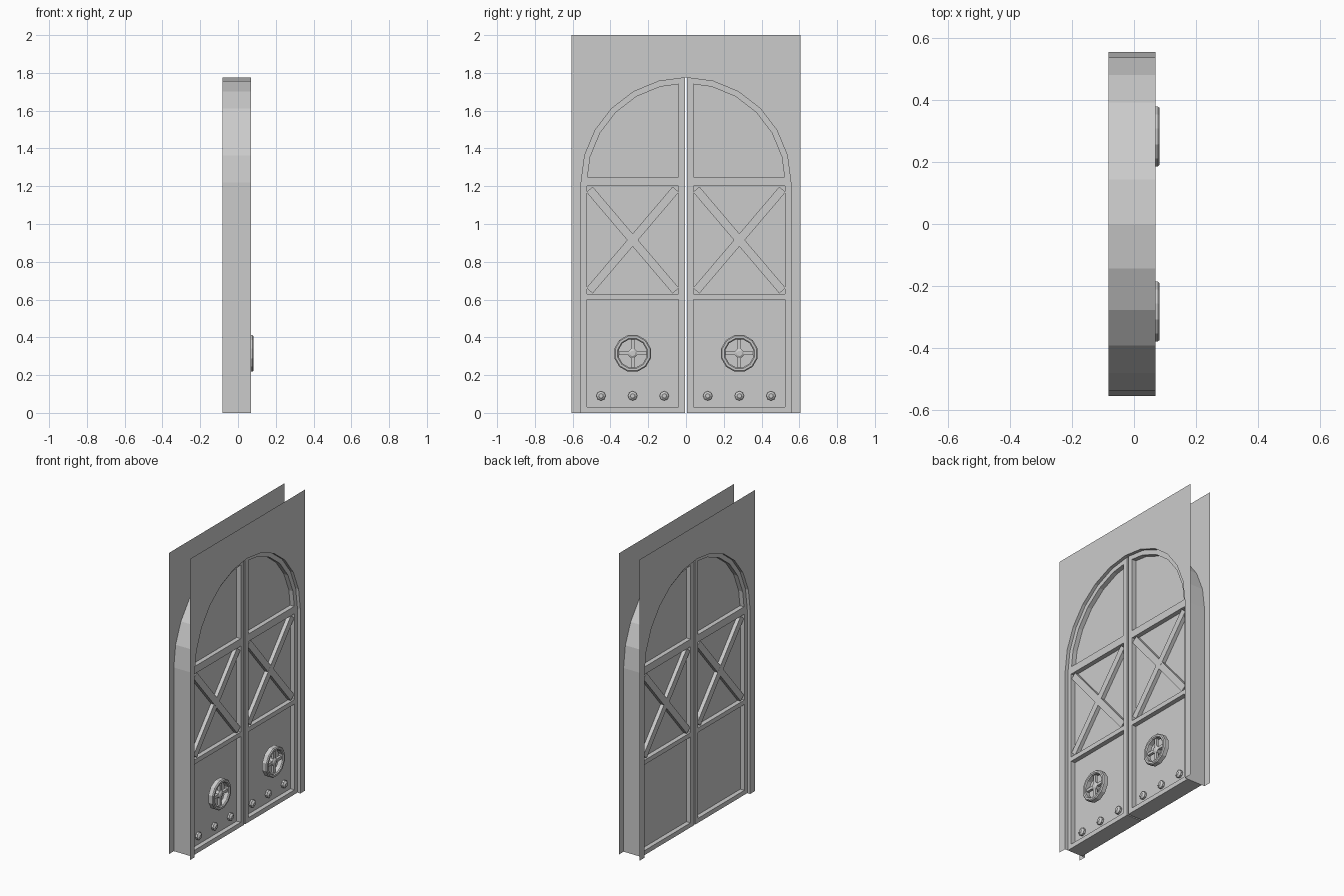
import bpy, bmesh, math
from mathutils import Matrix

if "Cube" in bpy.data.objects:
    bpy.data.objects.remove(bpy.data.objects["Cube"])

X0, X1 = -0.083, 0.07          # back and front wall sheets
XC = (X0 + X1) / 2
SPRING, R = 1.22, 0.555        # arch spring height and radius
TO_YZ = Matrix.Rotation(math.pi / 2, 4, 'Z') @ Matrix.Rotation(math.pi / 2, 4, 'X')


def arc(r, a0, a1, step=15):
    return [(r * math.cos(math.radians(a)), SPRING + r * math.sin(math.radians(a)))
            for a in range(a0, a1 + 1, step)]


def mesh_object(name, bm):
    me = bpy.data.meshes.new(name)
    bm.to_mesh(me)
    bm.free()
    ob = bpy.data.objects.new(name, me)
    bpy.context.collection.objects.link(ob)
    return ob


def slab(name, loops, x, half):
    """Extruded YZ outline; extra loops become holes."""
    cu = bpy.data.curves.new(name, 'CURVE')
    cu.dimensions = '2D'
    cu.fill_mode = 'BOTH'
    cu.extrude = half
    for pts in loops:
        sp = cu.splines.new('POLY')
        sp.points.add(len(pts) - 1)
        for p, (y, z) in zip(sp.points, pts):
            p.co = (y, z, 0, 1)
        sp.use_cyclic_u = True
    tmp = bpy.data.objects.new(name + "_curve", cu)
    bpy.context.collection.objects.link(tmp)
    dg = bpy.context.evaluated_depsgraph_get()
    me = bpy.data.meshes.new_from_object(tmp.evaluated_get(dg))
    bpy.data.objects.remove(tmp)
    me.transform(Matrix.Translation((x, 0, 0)) @ TO_YZ)
    for p in me.polygons:
        p.use_smooth = False
    ob = bpy.data.objects.new(name, me)
    bpy.context.collection.objects.link(ob)
    return ob


def disc(bm, x0, x1, y, z, r0, r1, n):
    """Cylinder or cone along x from x0 (radius r0) to x1 (radius r1)."""
    m = Matrix.Translation(((x0 + x1) / 2, y, z)) @ Matrix.Rotation(math.pi / 2, 4, 'Y')
    bmesh.ops.create_cone(bm, cap_ends=True, segments=n, radius1=r0, radius2=r1,
                          depth=x1 - x0, matrix=m)


def box(bm, c, s, rot=0):
    m = (Matrix.Translation(c) @ Matrix.Rotation(rot, 4, 'X')
         @ Matrix.Diagonal((*s, 1)))
    bmesh.ops.create_cube(bm, size=1, matrix=m)


# wall sheets with arched opening, and the lining between them
opening = [(R, 0)] + arc(R, 0, 180) + [(-R, 0)]
sheet = [(0.605, 0), (0.605, 2), (-0.605, 2), (-0.605, 0)]
bm = bmesh.new()
for x in (X0, X1):
    bm.faces.new([bm.verts.new((x, y, z)) for y, z in sheet + opening[::-1]])
mesh_object("wall_sheets", bm)

bm = bmesh.new()
rows = [[bm.verts.new((x, y, z)) for y, z in opening] for x in (X0, X1)]
for i in range(len(opening) - 1):
    bm.faces.new((rows[0][i], rows[1][i], rows[1][i + 1], rows[0][i + 1]))
mesh_object("arch_lining", bm)

# door leaf: framed stiles and rails around a thin panel
leaf = [(0.005, 0), (R, 0)] + arc(R, 0, 75) + [(0.005, SPRING + R)]
lo, hi = 0.04, 0.525
top_hole = [(lo, 1.25), (0.521, 1.25)] + arc(hi, 15, 75) + [(lo, SPRING + 0.52)]
mid_hole = [(lo, 0.63), (hi, 0.63), (hi, 1.20), (lo, 1.20)]
low_hole = [(lo, 0.03), (hi, 0.03), (hi, 0.60), (lo, 0.60)]
parts = [slab("leaf_frame", [leaf, top_hole, mid_hole, low_hole], XC, 0.055),
         slab("leaf_panel", [leaf], XC, 0.025)]

# crossed braces in the middle panel
bm = bmesh.new()
yc, zc = (lo + hi) / 2, 0.915
dy, dz = hi - lo, 0.57
length, angle = math.hypot(dy, dz) - 0.044, math.atan2(dz, dy)
box(bm, (XC, yc, zc), (0.100, length, 0.044), angle)
box(bm, (XC, yc, zc), (0.099, length, 0.044), -angle)
parts.append(mesh_object("cross_braces", bm))

# hand wheel: rim, spokes and hub
WZ = 0.315
bm = bmesh.new()
section = [(0.1, 0.048), (0.1, 0.077), (0.094, 0.083), (0.082, 0.083),
           (0.076, 0.077), (0.076, 0.048)]
n = 12
rings = []
for i in range(n):
    a = 2 * math.pi * (i + 0.5) / n
    rings.append([bm.verts.new((x, yc + r * math.cos(a), WZ + r * math.sin(a)))
                  for r, x in section])
for i in range(n):
    a, b = rings[i], rings[(i + 1) % n]
    for j in range(len(section)):
        k = (j + 1) % len(section)
        bm.faces.new((a[j], b[j], b[k], a[k]))
box(bm, (0.062, yc, WZ), (0.018, 0.16, 0.018))
box(bm, (0.062, yc, WZ), (0.017, 0.018, 0.16))
disc(bm, 0.015, 0.070, yc, WZ, 0.025, 0.025, 12)
disc(bm, 0.070, 0.077, yc, WZ, 0.025, 0.014, 12)
bmesh.ops.recalc_face_normals(bm, faces=bm.faces)
parts.append(mesh_object("hand_wheel", bm))

# row of bolts along the bottom
bm = bmesh.new()
for y in (0.115, yc, 0.45):
    disc(bm, 0.015, 0.032, y, 0.09, 0.025, 0.025, 8)
    disc(bm, 0.032, 0.042, y, 0.09, 0.025, 0.012, 8)
parts.append(mesh_object("bolts", bm))

# mirror everything on the leaf to the other side
for ob in parts:
    mod = ob.modifiers.new("mirror", 'MIRROR')
    mod.use_axis = (False, True, False)
    mod.use_mirror_merge = False
